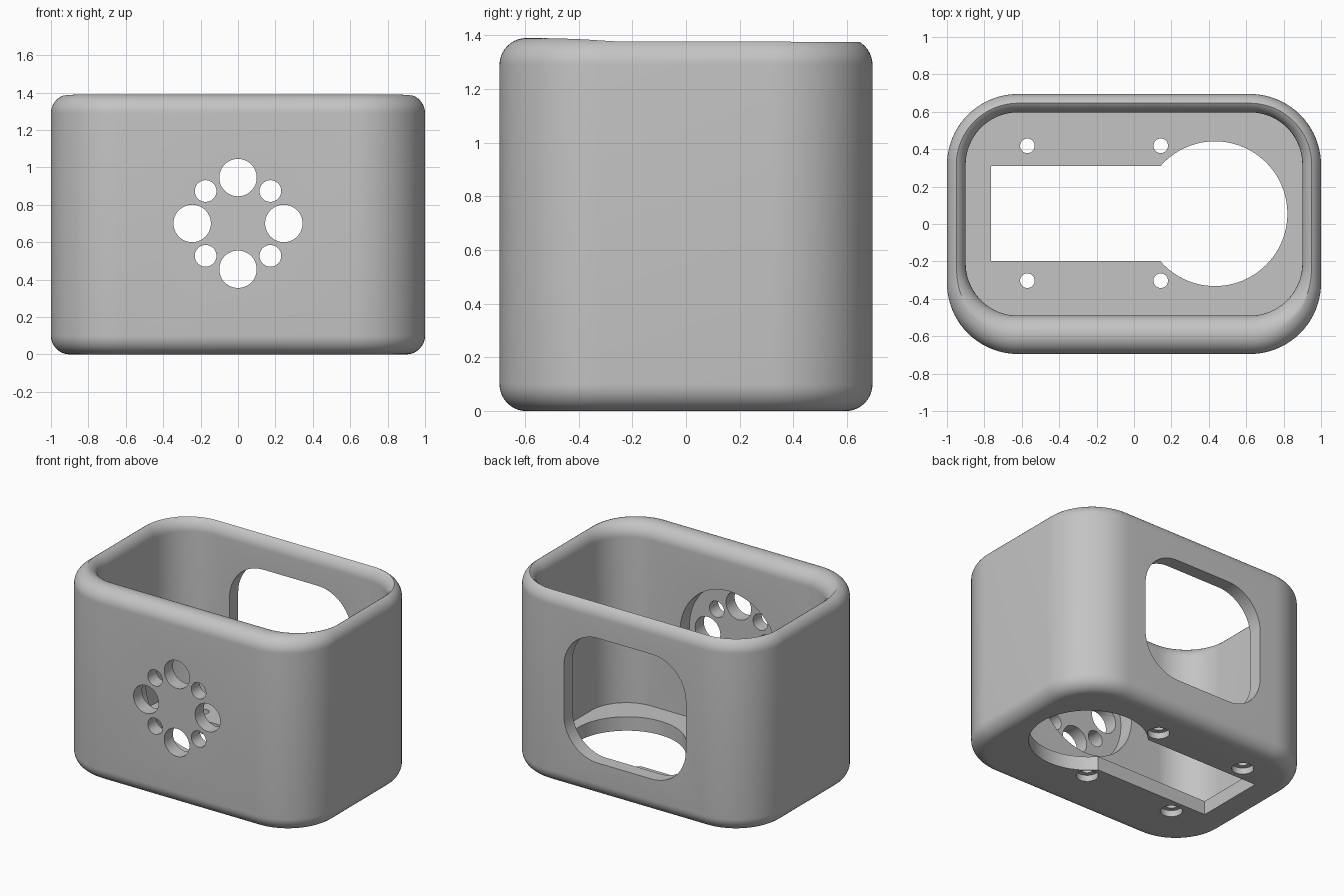
import bpy, bmesh, math
from mathutils import Matrix

if "Cube" in bpy.data.objects:
    bpy.data.objects.remove(bpy.data.objects["Cube"])

H = 1.39          # total height
FILLET = 0.10     # rounding of rim and base edges
STEPS = 10


def outline(x0, x1, y0, y1, r, n=20):
    """Rounded rectangle as a list of 2D points."""
    pts = []
    for i, (cx, cy) in enumerate([(x1 - r, y1 - r), (x0 + r, y1 - r),
                                  (x0 + r, y0 + r), (x1 - r, y0 + r)]):
        for k in range(n + 1):
            a = math.pi / 2 * (i + k / n)
            pts.append((cx + r * math.cos(a), cy + r * math.sin(a)))
    return pts


def loft(name, rings):
    """Closed solid through a stack of (points, z) rings."""
    bm = bmesh.new()
    loops = [[bm.verts.new((x, y, z)) for x, y in pts] for pts, z in rings]
    n = len(loops[0])
    for a, b in zip(loops, loops[1:]):
        for i in range(n):
            j = (i + 1) % n
            bm.faces.new((a[i], a[j], b[j], b[i]))
    bm.faces.new(loops[0][::-1])
    bm.faces.new(loops[-1])
    bmesh.ops.recalc_face_normals(bm, faces=bm.faces)
    me = bpy.data.meshes.new(name)
    bm.to_mesh(me)
    bm.free()
    ob = bpy.data.objects.new(name, me)
    bpy.context.collection.objects.link(ob)
    return ob


def box_ring(x0, x1, y0, y1, r, grow):
    return outline(x0 - grow, x1 + grow, y0 - grow, y1 + grow, r + grow)


def circle(cx, cy, r, n=64):
    return [(cx + r * math.cos(2 * math.pi * k / n),
             cy + r * math.sin(2 * math.pi * k / n)) for k in range(n)]


def prism(name, pts, lo, hi, along_y=False):
    """Straight cutter along z, or along y with pts read as (x, z)."""
    ob = loft(name, [(pts, lo), (pts, hi)])
    if along_y:
        ob.data.transform(Matrix(((1, 0, 0, 0), (0, 0, 1, 0), (0, 1, 0, 0), (0, 0, 0, 1))))
        ob.data.flip_normals()
    return ob


# outer body with rounded base and rim
arc = [math.pi / 2 * k / STEPS for k in range(STEPS + 1)]
outer = (-1, 1, -0.695, 0.695, 0.38)
rings = [(box_ring(*outer, FILLET * (math.sin(a) - 1)), FILLET * (1 - math.cos(a))) for a in arc]
rings += [(box_ring(*outer, FILLET * (math.cos(a) - 1)), H - FILLET * (1 - math.sin(a))) for a in arc]
body = loft("enclosure", rings)

# inner cavity, flared at the mouth to round the inside of the rim
inner = (-0.9, 0.9, -0.49, 0.597, 0.28)
rings = [(box_ring(*inner, 0), 0.10)]
rings += [(box_ring(*inner, FILLET * (1 - math.cos(a))), H - FILLET * (1 - math.sin(a))) for a in arc]
rings.append((box_ring(*inner, FILLET), H + 0.1))
cutters = [loft("cavity_cutter", rings)]

# window in the back wall
cutters.append(prism("window_cutter", outline(-0.485, 0.485, 0.25, 1.147, 0.27), 0.5, 0.8, True))

# round recess behind the front holes
MID = 0.70
cutters.append(prism("recess_cutter", circle(0, MID, 0.39, 96), -0.597, -0.4, True))

# ring of alternating large and small front holes
for k in range(8):
    a = k * math.pi / 4
    r = 0.1 if k % 2 == 0 else 0.058
    cutters.append(prism("front_hole_cutter",
                         circle(0.245 * math.cos(a), MID + 0.245 * math.sin(a), r, 48),
                         -0.8, -0.45, True))

# keyhole opening in the floor: disc plus slot
cutters.append(prism("disc_cutter", circle(0.433, 0.055, 0.387, 96), -0.1, 0.2))
slot = [(-0.765, -0.198), (0.4, -0.198), (0.4, 0.31), (-0.765, 0.31)]
cutters.append(prism("slot_cutter", slot, -0.12, 0.22))

# screw holes, counterbored from below
for x in (-0.57, 0.143):
    for y in (-0.303, 0.418):
        cutters.append(prism("screw_cutter", circle(x, y, 0.039, 32), -0.1, 0.2))
        cutters.append(prism("counterbore_cutter", circle(x, y, 0.072, 32), -0.08, 0.045))

for c in cutters:
    m = body.modifiers.new(c.name, 'BOOLEAN')
    m.operation = 'DIFFERENCE'
    m.solver = 'EXACT'
    m.object = c

# bake the cuts and drop the cutters
bpy.context.view_layer.update()
baked = bpy.data.meshes.new_from_object(body.evaluated_get(bpy.context.evaluated_depsgraph_get()))
body.modifiers.clear()
body.data = baked
for c in cutters:
    bpy.data.objects.remove(c)

grey = bpy.data.materials.new("grey_plastic")
grey.diffuse_color = (0.55, 0.55, 0.55, 1)
grey.use_nodes = True
grey.node_tree.nodes["Principled BSDF"].inputs["Base Color"].default_value = grey.diffuse_color
body.data.materials.clear()
body.data.materials.append(grey)

bpy.context.view_layer.objects.active = body
body.select_set(True)
bpy.ops.object.shade_smooth_by_angle(angle=math.radians(30))
